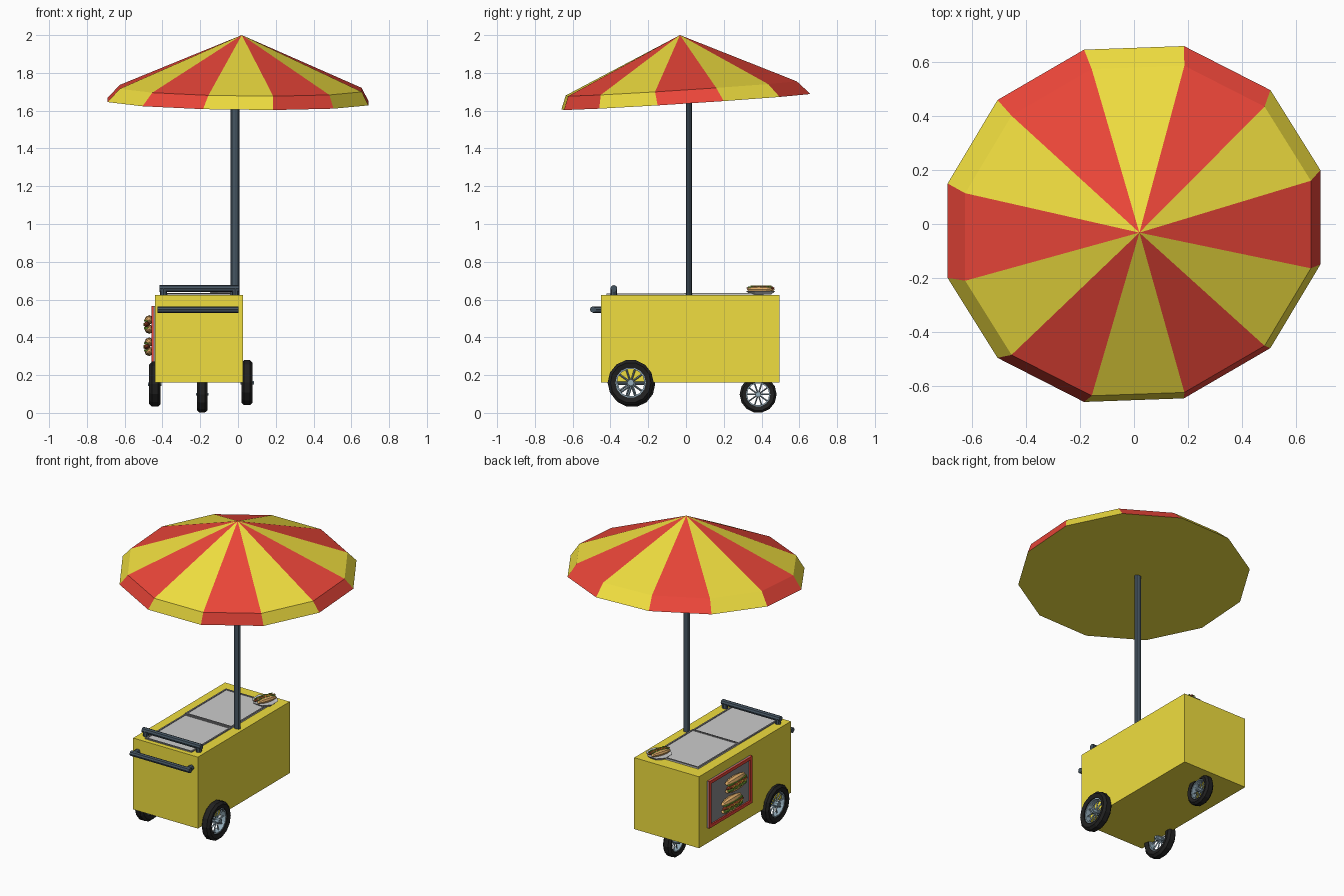
import bpy, bmesh
from math import sin, cos, pi, radians
from mathutils import Matrix, Vector

if "Cube" in bpy.data.objects:
    bpy.data.objects.remove(bpy.data.objects["Cube"])


def material(name, rgb):
    m = bpy.data.materials.new(name)
    m.diffuse_color = (*rgb, 1)
    m.use_nodes = True
    m.node_tree.nodes["Principled BSDF"].inputs["Base Color"].default_value = m.diffuse_color
    return m


YELLOW = material("yellow", (0.87, 0.73, 0.05))
RED = material("red", (0.82, 0.06, 0.04))
SLATE = material("slate", (0.06, 0.09, 0.12))
STEEL = material("steel", (0.3, 0.42, 0.5))
RUBBER = material("rubber", (0.015, 0.015, 0.015))
LID = material("lid", (0.66, 0.69, 0.68))
BOARD = material("board", (0.25, 0.25, 0.26))
BUN = material("bun", (0.75, 0.42, 0.14))
SAUSAGE = material("sausage", (0.5, 0.08, 0.03))
LETTUCE = material("lettuce", (0.2, 0.45, 0.04))
MUSTARD = material("mustard", (0.95, 0.7, 0.05))


def finish(name, bm, *mats):
    bmesh.ops.recalc_face_normals(bm, faces=bm.faces)
    me = bpy.data.meshes.new(name)
    bm.to_mesh(me)
    bm.free()
    for m in mats:
        me.materials.append(m)
    ob = bpy.data.objects.new(name, me)
    bpy.context.collection.objects.link(ob)
    return ob


def add_box(bm, lo, hi):
    lo, hi = Vector(lo), Vector(hi)
    mtx = Matrix.Translation((lo + hi) / 2) @ Matrix.Diagonal((*(hi - lo), 1))
    bmesh.ops.create_cube(bm, size=1, matrix=mtx)


def add_rod(bm, a, b, r, sides=8, scale=(1, 1)):
    a, b = Vector(a), Vector(b)
    rot = Vector((0, 0, 1)).rotation_difference(b - a).to_matrix().to_4x4()
    mtx = Matrix.Translation((a + b) / 2) @ rot @ Matrix.Diagonal((*scale, 1, 1))
    bmesh.ops.create_cone(bm, cap_ends=True, segments=sides, radius1=r, radius2=r,
                          depth=(b - a).length, matrix=mtx)


def boxes(name, mat, *pairs):
    bm = bmesh.new()
    for lo, hi in pairs:
        add_box(bm, lo, hi)
    return finish(name, bm, mat)


def rods(name, mat, r, *pairs):
    bm = bmesh.new()
    for a, b in pairs:
        add_rod(bm, a, b, r)
    return finish(name, bm, mat)


def lathe_x(name, mat, profile, sides, centre):
    # closed (radius, x) profile revolved around the x axis
    bm = bmesh.new()
    rings = [[bm.verts.new((x, r * cos(2 * pi * i / sides), r * sin(2 * pi * i / sides)))
              for r, x in profile] for i in range(sides)]
    n = len(profile)
    for i in range(sides):
        p, q = rings[i], rings[(i + 1) % sides]
        for j in range(n):
            k = (j + 1) % n
            bm.faces.new((p[j], p[k], q[k], q[j]))
    ob = finish(name, bm, mat)
    ob.location = centre
    return ob


def wheel(name, centre, R, w):
    lathe_x(name + "_tyre", RUBBER, [(.66 * R, -.8 * w), (.88 * R, -w), (R, -.55 * w),
            (R, .55 * w), (.88 * R, w), (.66 * R, .8 * w)], 14, centre)
    lathe_x(name + "_rim", STEEL, [(.6 * R, -.6 * w), (.68 * R, -.6 * w),
            (.68 * R, .6 * w), (.6 * R, .6 * w)], 14, centre)
    bm = bmesh.new()
    for i in range(10):
        a = 2 * pi * i / 10
        add_rod(bm, (0, 0, 0), (0, .62 * R * cos(a), .62 * R * sin(a)), .04 * R, 4)
    add_rod(bm, (-w, 0, 0), (w, 0, 0), .15 * R)
    add_rod(bm, (-1.2 * w, 0, 0), (1.2 * w, 0, 0), .08 * R, 6)
    finish(name + "_spokes", bm, STEEL).location = centre


def hot_dog(name, mtx, s):
    # lies along local x, filling faces local z
    bm = bmesh.new()

    def blob(loc, size, idx):
        old = set(bm.faces)
        bmesh.ops.create_uvsphere(bm, u_segments=8, v_segments=6, radius=1,
                                  matrix=Matrix.Translation(loc) @ Matrix.Diagonal((*size, 1))
                                  @ Matrix.Rotation(pi / 2, 4, 'Y'))
        for f in set(bm.faces) - old:
            f.material_index = idx

    blob((0, -.22, .2), (.9, .22, .22), 0)
    blob((0, .22, .2), (.9, .22, .22), 0)
    blob((0, 0, .3), (1, .15, .15), 1)
    old = set(bm.faces)
    for side in (-.17, .17):
        for i in range(9):
            x = -.72 + i * .18
            add_box(bm, (x - .08, side - .04, .2), (x + .08, side + .04, .4 + .04 * (i % 2)))
    for f in set(bm.faces) - old:
        f.material_index = 2
    old = set(bm.faces)
    for i in range(8):
        y = .06 * (-1) ** i
        add_rod(bm, (-.72 + i * .18, y, .44), (-.54 + i * .18, -y, .44), .03, 4)
    for f in set(bm.faces) - old:
        f.material_index = 3
    finish(name, bm, BUN, SAUSAGE, LETTUCE, MUSTARD).matrix_world = mtx @ Matrix.Scale(s, 4)


# cart body
boxes("cart_body", YELLOW, ((-.44, -.45, .16), (.026, .495, .625)))

# sliding lids with thin frames
for name, y0, y1, z in (("front_lid", -.42, -.01, .628), ("rear_lid", -.01, .41, .632)):
    x0, x1, t = -.375, -.04, .01
    boxes(name, LID, ((x0, y0, .62), (x1, y1, z)))
    boxes(name + "_frame", BOARD, ((x0, y0, .62), (x0 + t, y1, z + .004)),
          ((x1 - t, y0, .62), (x1, y1, z + .004)),
          ((x0 + t, y0, .62), (x1 - t, y0 + t, z + .004)),
          ((x0 + t, y1 - t, .62), (x1 - t, y1, z + .004)))

# handles
rods("top_handle", SLATE, .018, ((-.415, -.382, .659), (.005, -.382, .659)),
     ((-.395, -.382, .62), (-.395, -.382, .659)), ((-.015, -.382, .62), (-.015, -.382, .659)))
rods("push_handle", SLATE, .017, ((-.425, -.492, .547), (.003, -.492, .547)),
     ((-.405, -.44, .547), (-.405, -.492, .547)), ((-.018, -.44, .547), (-.018, -.492, .547)))

# wheels
wheel("right_wheel", (.048, -.293, .16), .122, .03)
wheel("left_wheel", (-.44, -.285, .152), .122, .03)
wheel("rear_wheel", (-.19, .382, .098), .098, .028)

# menu board on the left side
y0, y1, z0, z1, t = -.03, .41, .26, .565, .02
boxes("menu_board", BOARD, ((-.448, y0, z0), (-.43, y1, z1)))
boxes("menu_frame", RED, ((-.457, y0, z0), (-.43, y0 + t, z1)), ((-.457, y1 - t, z0), (-.43, y1, z1)),
      ((-.457, y0 + t, z0), (-.43, y1 - t, z0 + t)), ((-.457, y0 + t, z1 - t), (-.43, y1 - t, z1)))
face_left = Matrix(((0, 0, -1, 0), (-1, 0, 0, 0), (0, 1, 0, 0), (0, 0, 0, 1)))
for name, y, z in (("menu_hot_dog_upper", .165, .468), ("menu_hot_dog_lower", .205, .35)):
    hot_dog(name, Matrix.Translation((-.448, y, z)) @ face_left, .112)

# plate with a hot dog
bm = bmesh.new()
bmesh.ops.create_cone(bm, cap_ends=True, segments=8, radius1=.06, radius2=.085, depth=.02,
                      matrix=Matrix.Translation((-.082, .395, .636)) @ Matrix.Rotation(pi / 8, 4, 'Z')
                      @ Matrix.Diagonal((.93, 1, 1, 1)))
top = max(bm.faces, key=lambda f: f.calc_center_median().z)
bmesh.ops.inset_individual(bm, faces=[top], thickness=.018, depth=-.006)
finish("plate", bm, LID)
hot_dog("plate_hot_dog", Matrix.Translation((-.082, .395, .637)) @ Matrix.Rotation(radians(72), 4, 'Z'), .08)

# umbrella pole
bm = bmesh.new()
add_rod(bm, (-.016, .016, .62), (-.016, .016, 1.66), .022, 8, (1.05, .72))
finish("umbrella_pole", bm, SLATE)

# umbrella canopy: slightly tilted twelve-sided cone with a turned-down edge
def ring(bm, r, cx, cy, cz):
    out = []
    for i in range(12):
        a = radians(15 + 30 * i)
        x, y = r * cos(a), .945 * r * sin(a) + .036 * r * cos(a)
        out.append(bm.verts.new((cx + x, cy + y, cz + .065 * y - .015 * x)))
    return out


bm = bmesh.new()
tip = bm.verts.new((.02, -.032, 2))
brk = ring(bm, .663, .015, -.025, 1.718)
rim = ring(bm, .715, 0, 0, 1.648)
for i in range(12):
    j = (i + 1) % 12
    for f in (bm.faces.new((tip, brk[i], brk[j])), bm.faces.new((brk[i], rim[i], rim[j], brk[j]))):
        f.material_index = (i + 0) % 2
bm.faces.new(rim[::-1])
finish("umbrella_canopy", bm, YELLOW, RED)
